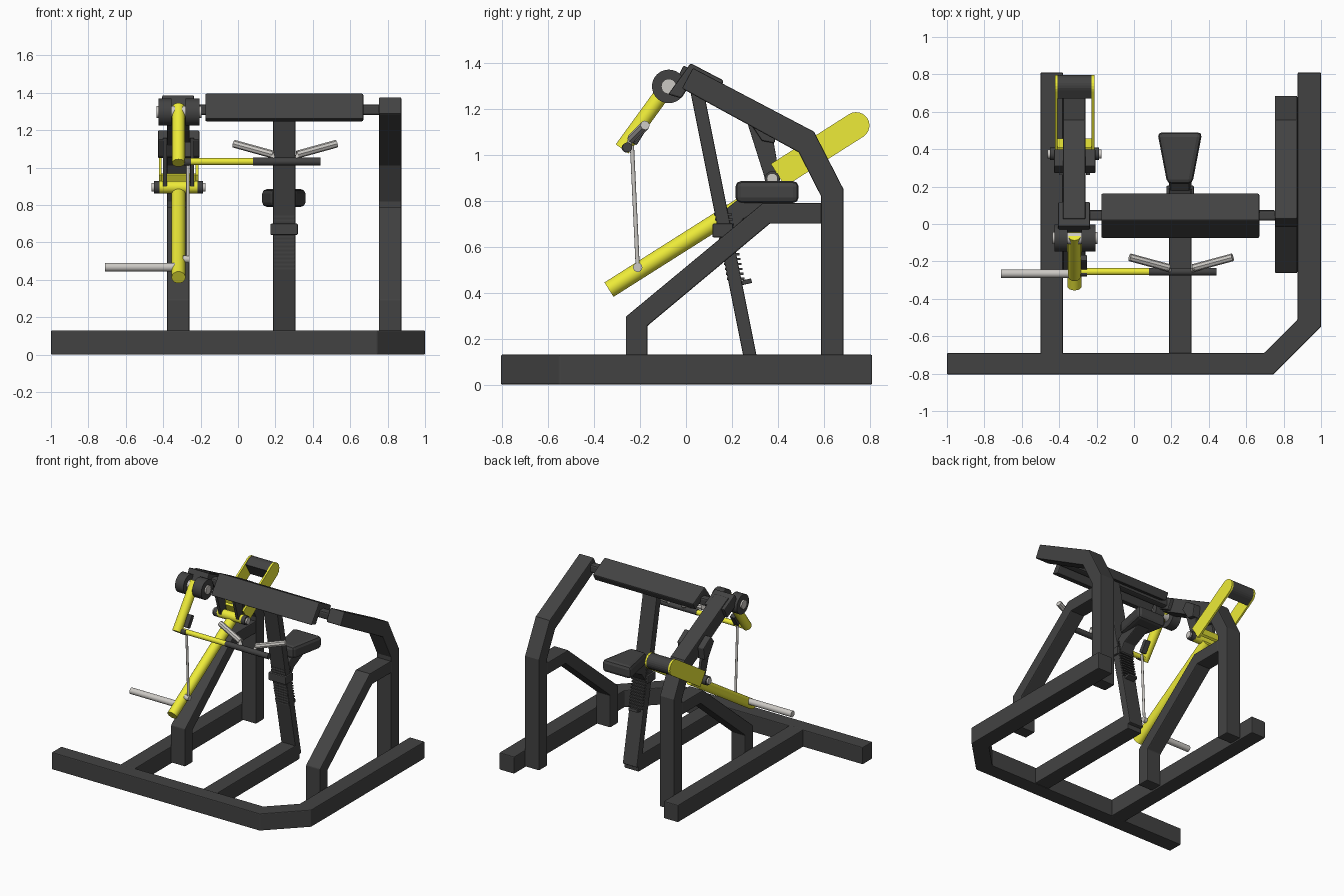
import bpy, bmesh, math
from mathutils import Vector

if "Cube" in bpy.data.objects:
    bpy.data.objects.remove(bpy.data.objects["Cube"])


def material(name, rgb):
    m = bpy.data.materials.new(name)
    m.diffuse_color = (*rgb, 1)
    m.use_nodes = True
    m.node_tree.nodes["Principled BSDF"].inputs["Base Color"].default_value = m.diffuse_color
    return m


DARK = material("dark_steel", (0.055, 0.055, 0.055))
YELLOW = material("yellow_paint", (0.85, 0.83, 0.04))
METAL = material("bare_metal", (0.6, 0.58, 0.55))


def finish(name, bm, mat, bevel=0.0, smooth_quads=False):
    bmesh.ops.recalc_face_normals(bm, faces=bm.faces[:])
    for f in bm.faces:
        f.smooth = smooth_quads and len(f.verts) == 4
    me = bpy.data.meshes.new(name)
    bm.to_mesh(me)
    bm.free()
    me.materials.append(mat)
    ob = bpy.data.objects.new(name, me)
    bpy.context.collection.objects.link(ob)
    if bevel:
        mod = ob.modifiers.new("rounded_edges", 'BEVEL')
        mod.width, mod.segments, mod.limit_method = bevel, 2, 'ANGLE'
        mod.angle_limit = math.radians(40)
    return ob


def prism(name, pts, a, b, axis='x', mat=DARK, bevel=0.006):
    """Extrude a (y,z) profile along x, or an (x,y) profile along z."""
    place = (lambda u, v, h: (h, u, v)) if axis == 'x' else (lambda u, v, h: (u, v, h))
    bm = bmesh.new()
    lo = [bm.verts.new(place(u, v, a)) for u, v in pts]
    hi = [bm.verts.new(place(u, v, b)) for u, v in pts]
    bm.faces.new(lo)
    bm.faces.new(hi)
    n = len(pts)
    for i in range(n):
        bm.faces.new((lo[i], lo[(i + 1) % n], hi[(i + 1) % n], hi[i]))
    return finish(name, bm, mat, bevel)


def rect(u0, v0, u1, v1):
    return [(u0, v0), (u1, v0), (u1, v1), (u0, v1)]


def strip(p, q, w):
    """Rectangle of width w around the line p-q."""
    p, q = Vector(p), Vector(q)
    d = (q - p).normalized() * w / 2
    s = Vector((-d.y, d.x))
    return [tuple(v) for v in (p + s, p - s, q - s, q + s)]


def slot_end(p, q, r, n=12):
    """Strip with a half round end at q."""
    a = math.atan2(q[1] - p[1], q[0] - p[0])
    s = strip(p, q, 2 * r)
    arc = [(q[0] + r * math.cos(a - math.pi / 2 + math.pi * i / n),
            q[1] + r * math.sin(a - math.pi / 2 + math.pi * i / n)) for i in range(n + 1)]
    return s[:2] + arc


def rod(name, p, q, r, mat=METAL, n=24):
    p, q = Vector(p), Vector(q)
    bm = bmesh.new()
    bmesh.ops.create_cone(bm, cap_ends=True, segments=n, radius1=r, radius2=r, depth=(q - p).length)
    ob = finish(name, bm, mat, 0, n > 8)
    ob.location = (p + q) / 2
    ob.rotation_mode = 'QUATERNION'
    ob.rotation_quaternion = (q - p).to_track_quat('Z', 'Y')
    return ob


# floor frame
prism("base_front_and_right_rail", [(-1, -.805), (.745, -.805), (1, -.55), (1, .81), (.875, .81),
      (.875, -.51), (.695, -.69), (-1, -.69)], 0, .13, 'z')
prism("base_left_rail", rect(-.5, -.7, -.38, .81), 0, .13, 'z')
prism("base_middle_rail", rect(.187, -.7, .307, .3), 0.005, .125, 'z')

# two matching side frames
for side, x0 in (("left", -.38), ("right", .753)):
    prism(side + "_rear_leg_and_arm", [(.587, .01), (.685, .01), (.685, .85), (.557, 1.10), (.03, 1.377),
          (-.018, 1.288), (.49, 1.01), (.587, .82)], x0, x0 + .12)
    prism(side + "_front_leg_and_brace", [(-.262, .01), (-.168, .01), (-.168, .255), (.365, .70), (.59, .70),
          (.59, .79), (.335, .79), (-.262, .295)], x0, x0 + .12)

# middle post
prism("middle_post", strip((.295, .04), (.045, 1.29), .057), .187, .307)

# cross tube and angled pad
prism("cross_tube", rect(.018, 1.28, .074, 1.338), -.26, .76, bevel=.012)
prism("cross_pad", [(.02, 1.398), (.165, 1.322), (.135, 1.268), (.03, 1.325), (-.02, 1.245), (-.078, 1.262)],
      -.175, .67, bevel=.008)

# seat and its height adjuster
seat = [(.178, .215), (.312, .215), (.365, .49), (.125, .49)]
prism("seat", seat, .79, .885, 'z', bevel=.024)
prism("seat_bracket", [(.13, .66), (.21, .66), (.25, .72), (.40, .79), (.22, .80), (.17, .76)], .195, .297)
prism("seat_sleeve", rect(.115, .64, .205, .70), .173, .32)
for i in range(14):
    z = .46 + i * .0215
    y = .283 - .2 * (z - .1)
    prism("height_rib", rect(y - .033, z - .005, y + .044, z + .005), .19, .304, bevel=0)
prism("adjuster_stop", strip((.21, .435), (.285, .452), .02), .21, .285, bevel=.003)

# upper pivot
CX, PY, PZ = -.318, -.075, 1.297
rod("upper_pivot_pin", (-.437, PY, PZ), (-.195, PY, PZ), .033)
for x0, x1 in ((-.425, -.355), (-.281, -.205)):
    rod("upper_pivot_disc", (x0, PY, PZ), (x1, PY, PZ), .073, DARK, 32)
prism("upper_bearing_block", strip((-.03, 1.35), (.1, 1.285), .085), -.405, -.235)

# swing arm with handle bar
rod("swing_arm", (CX, -.278, 1.025), (CX, -.06, 1.325), .034, YELLOW)
rod("handle_tube", (CX, -.255, 1.032), (.09, -.255, 1.032), .019, YELLOW)
rod("handle_bar_sleeve", (.08, -.255, 1.032), (.44, -.255, 1.032), .021, DARK)
for s in (-1, 1):
    def hx(d):
        return .252 + s * d
    rod("grip_stub", (hx(.06), -.25, 1.04), (hx(.075), -.232, 1.085), .012, METAL, 16)
    rod("hand_grip", (hx(.065), -.235, 1.07), (hx(.275), -.178, 1.128), .021, METAL, 8)

# connecting rod
rod("link_rod", (-.268, -.235, 1.04), (-.268, -.21, .51), .009, METAL, 16)
rod("link_lower_joint", (-.295, -.21, .51), (-.258, -.21, .51), .02)
rod("link_upper_joint", (-.29, -.26, 1.03), (-.25, -.26, 1.03), .02, DARK)
prism("link_bracket", strip((-.23, 1.05), (-.18, 1.13), .035), -.29, -.25, bevel=.004)

# loading lever
rod("lever_tube", (CX, -.335, .413), (CX, .40, .878), .037, YELLOW)
rod("weight_peg", (-.71, -.265, .468), (-.31, -.265, .468), .023)
for x0 in (-.422, -.226):
    prism("lever_side_plate", slot_end((.40, .911), (.74, 1.127), .058), x0, x0 + .014, mat=YELLOW, bevel=0)
prism("counterweight", slot_end((.70, 1.102), (.742, 1.128), .055), -.409, -.225, bevel=0)
prism("lever_cross_plate", strip((.40, .965), (.45, .88), .02), -.422, -.212, mat=YELLOW, bevel=.003)

# lower pivot hanging from the left arm
LY, LZ = .375, .895
rod("lower_pivot_sleeve", (-.42, LY, LZ), (-.216, LY, LZ), .033, YELLOW)
rod("lower_pivot_pin", (-.462, LY, LZ), (-.174, LY, LZ), .024)
for x0 in (-.45, -.222):
    rod("lower_pivot_nut", (x0, LY, LZ), (x0 + .036, LY, LZ), .033, DARK)
for x0 in (-.402, -.256):
    prism("hanger_plate", [(.26, 1.16), (.37, 1.12), (.41, .89), (.385, .865), (.35, .875)], x0, x0 + .022,
          bevel=.003)
prism("hanger_clamp", [(.27, 1.15), (.31, 1.2), (.40, 1.14), (.385, 1.05), (.33, 1.06)], -.428, -.206)
